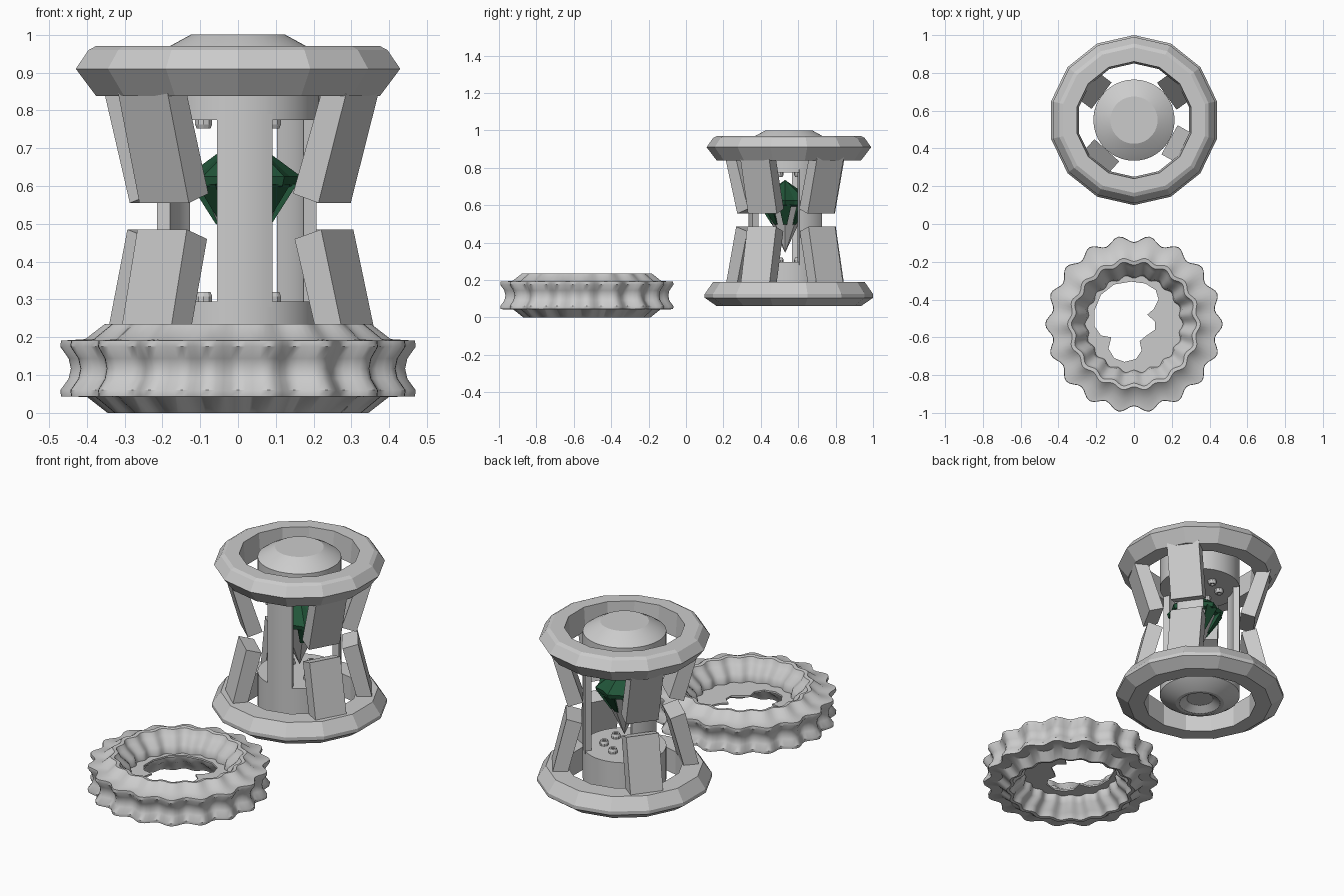
import bpy, bmesh
from math import sin, cos, pi, radians
from mathutils import Vector

if "Cube" in bpy.data.objects:
    bpy.data.objects.remove(bpy.data.objects["Cube"])

CX, CY = 0.0, 0.55      # cage centre
RY = -0.53              # scalloped ring centre

green = bpy.data.materials.new("crystal_green")
green.diffuse_color = (0.015, 0.09, 0.04, 1)
green.use_nodes = True
green.node_tree.nodes["Principled BSDF"].inputs["Base Color"].default_value = green.diffuse_color


def finish(bm, name, smooth=None, mat=None):
    bmesh.ops.remove_doubles(bm, verts=bm.verts, dist=1e-5)
    bmesh.ops.recalc_face_normals(bm, faces=bm.faces)
    me = bpy.data.meshes.new(name)
    bm.to_mesh(me)
    bm.free()
    ob = bpy.data.objects.new(name, me)
    bpy.context.collection.objects.link(ob)
    if mat:
        me.materials.append(mat)
    if smooth:
        bpy.ops.object.select_all(action='DESELECT')
        ob.select_set(True)
        bpy.context.view_layer.objects.active = ob
        bpy.ops.object.shade_smooth_by_angle(angle=radians(smooth))
    return ob


def lathe(name, prof, n, cy=CY, cx=CX, start=pi / 2, closed=False, smooth=None,
          mat=None, scallop=None):
    """Revolve (r, z) or (r, z, amplitude) points; amplitude drives the scallops."""
    bm = bmesh.new()
    rows = []
    for i in range(n):
        a = start + 2 * pi * i / n
        row = []
        for p in prof:
            r = p[0] + (p[2] * cos(scallop * a) if scallop else 0)
            row.append(bm.verts.new((cx + r * cos(a), cy + r * sin(a), p[1])))
        rows.append(row)
    m = len(prof)
    for i in range(n):
        A, B = rows[i], rows[(i + 1) % n]
        for j in range(m if closed else m - 1):
            k = (j + 1) % m
            if prof[j][0] == 0:
                bm.faces.new((A[j], A[k], B[k]))
            elif prof[k][0] == 0:
                bm.faces.new((A[j], A[k], B[j]))
            else:
                bm.faces.new((A[j], A[k], B[k], B[j]))
    return finish(bm, name, smooth, mat)


def hull(name, pts, mat=None):
    bm = bmesh.new()
    bmesh.ops.convex_hull(bm, input=[bm.verts.new(p) for p in pts])
    bmesh.ops.dissolve_limit(bm, angle_limit=0.01, verts=bm.verts, edges=bm.edges)
    return finish(bm, name, None, mat)


# Cage end rings, 14 sides
lathe("upper_cage_ring", [(.30, .838), (.385, .838), (.44, .91), (.405, .96),
                          (.385, .97), (.31, .97)], 14, closed=True)
lathe("lower_cage_ring", [(.30, .06), (.385, .06), (.45, .105), (.45, .125),
                          (.405, .19), (.30, .19)], 14, closed=True)

# Central drums
lathe("upper_drum", [(0, .775), (.215, .775), (.215, .945), (.18, .97),
                     (.125, 1.0), (0, 1.0)], 40, smooth=20)
lathe("lower_drum", [(0, .295), (.215, .295), (.215, .11), (.18, .085), (.13, .062),
                     (.11, .062), (.07, .09), (0, .09)], 40, smooth=20)

# Three curved columns joining the drums
for i in range(3):
    bm = bmesh.new()
    prev = first = None
    for j in range(9):
        a = radians(-105 + 120 * i + 40 * j / 8)
        sec = [bm.verts.new((CX + r * cos(a), CY + r * sin(a), z))
               for r, z in ((.18, .28), (.215, .28), (.215, .79), (.18, .79))]
        if prev:
            for k in range(4):
                bm.faces.new((prev[k], prev[(k + 1) % 4], sec[(k + 1) % 4], sec[k]))
        first = first or sec
        prev = sec
    bm.faces.new(first)
    bm.faces.new(prev)
    finish(bm, f"column_{i + 1}", 20)

# Slanted legs: a pair above and below at each angle
for i, deg in enumerate((36, 143, 228, -29)):
    a = radians(deg)
    u, t = Vector((cos(a), sin(a), 0)), Vector((-sin(a), cos(a), 0))
    c = Vector((CX, CY, 0))
    for name, ends in (("upper", ((.383, .302, .87, .85), (.292, .215, .555, .58))),
                       ("lower", ((.385, .302, .13, .15), (.30, .22, .485, .46)))):
        pts = []
        for r_out, r_in, z_out, z_in in ends:
            for s in (-.088, .088):
                pts.append(c + u * r_out + t * s + Vector((0, 0, z_out)))
                pts.append(c + u * r_in + t * s + Vector((0, 0, z_in)))
        hull(f"{name}_leg_{i + 1}", pts)

# Small studs around the drum faces
for i in range(6):
    a = radians(60 * i + 30)
    for nm, z0, z1 in (("lower", .29, .32), ("upper", .78, .752)):
        zm = z0 + (z1 - z0) * .6
        lathe(f"{nm}_stud_{i + 1}", [(0, z0), (.024, z0), (.024, zm), (.019, z1),
                                     (.010, z1), (.010, zm), (0, zm)],
              10, cy=CY + .105 * sin(a), cx=CX + .105 * cos(a))

# Crystal: fluted green crown, green wedges and a grey lower point
GX, GY, N = .015, .53, 8
lathe("crystal_crown", [(0, .735, 0), (.06, .69, .004), (.142, .625, .01),
                        (.135, .60, .01), (0, .56, 0)], 16, cy=GY, cx=GX,
      mat=green, scallop=N)
lathe("crystal_core", [(0, .60), (.118, .60), (0, .345)], 8, cy=GY, cx=GX)
for i in range(N):
    a = 2 * pi * i / N
    pts = [(GX + r * cos(a + d), GY + r * sin(a + d), z) for r, d, z in
           ((.145, -.24, .605), (.145, .24, .605), (.07, 0, .605),
            (.075, -.15, .50), (.075, .15, .50), (.04, 0, .48))]
    hull(f"crystal_wedge_{i + 1}", pts, green)

# Scalloped ring with 18 lobes
lathe("scalloped_ring", [(.335, 0, .010), (.385, .042, .014), (.45, .044, .018),
                         (.452, .06, .018), (.43, .09, .018), (.424, .117, .018),
                         (.43, .144, .018), (.452, .175, .018), (.45, .191, .018),
                         (.39, .195, .014), (.342, .235, .010), (.322, .232, .010),
                         (.305, .20, .010), (.262, .165, .010), (.25, .117, .008),
                         (.262, .07, .010), (.305, .035, .010), (.318, .003, .010)],
      144, cy=RY, start=0, closed=True, smooth=40, scallop=18)

# Ring floor with an irregular lobed opening
hole = [(-.015, -.305), (.06, -.315), (.115, -.35), (.13, -.40), (.105, -.45), (.07, -.48),
        (.11, -.515), (.11, -.56), (.06, -.595), (.03, -.62), (.04, -.67), (.01, -.715),
        (-.05, -.73), (-.105, -.71), (-.135, -.66), (-.12, -.60), (-.175, -.59),
        (-.21, -.54), (-.21, -.46), (-.175, -.375), (-.105, -.32)]
rim = [(.265 * cos(2 * pi * i / 48), RY + .265 * sin(2 * pi * i / 48)) for i in range(48)]
bm = bmesh.new()
edges = []
for loop in (hole, rim):
    vs = [bm.verts.new((x, y, .117)) for x, y in loop]
    edges += [bm.edges.new((vs[i - 1], vs[i])) for i in range(len(vs))]
bmesh.ops.triangle_fill(bm, edges=edges, use_beauty=True, normal=(0, 0, 1))
floor = finish(bm, "ring_floor")
mod = floor.modifiers.new("thickness", 'SOLIDIFY')
mod.thickness = .01
mod.offset = 0
